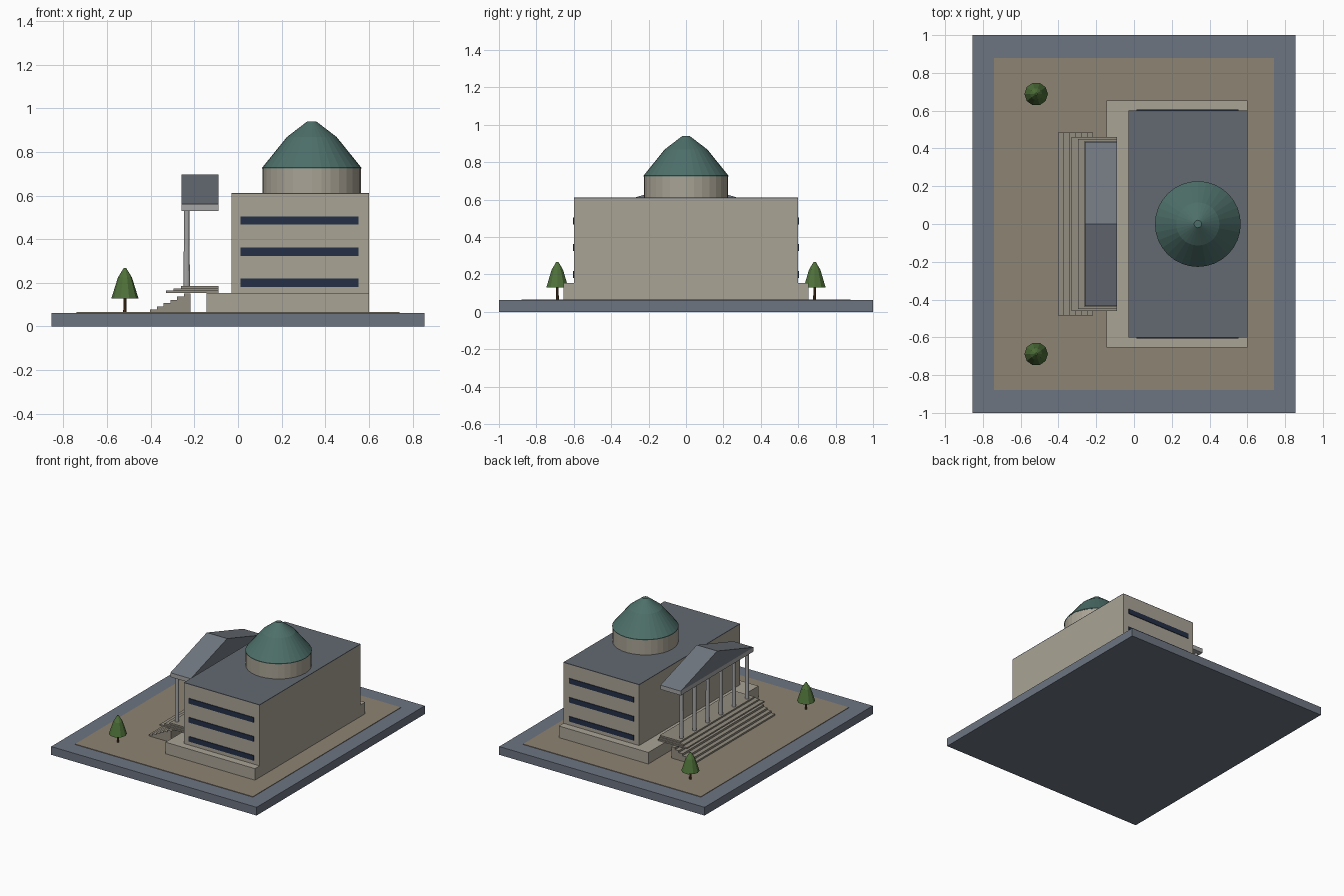
import bpy, bmesh, math

if "Cube" in bpy.data.objects:
    bpy.data.objects.remove(bpy.data.objects["Cube"])


def material(name, hex_code):
    rgb = [int(hex_code[i:i + 2], 16) / 255 for i in (0, 2, 4)]
    m = bpy.data.materials.new(name)
    m.diffuse_color = [c ** 2.2 for c in rgb] + [1]
    m.use_nodes = True
    m.node_tree.nodes["Principled BSDF"].inputs["Base Color"].default_value = m.diffuse_color
    return m


slate = material("slate", "6C7480")
paving = material("paving", "8C8272")
stone = material("stone", "A8A294")
roof_grey = material("roof_grey", "636870")
step_stone = material("step_stone", "928C80")
pale = material("pale_stone", "A4A4A4")
gable_grey = material("gable_grey", "70767E")
glass = material("glass", "283348")
copper = material("copper", "4F6F69")
leaf = material("leaf", "50703C")
bark = material("bark", "5A4028")


def finish(name, bm, mat):
    bmesh.ops.recalc_face_normals(bm, faces=bm.faces)
    me = bpy.data.meshes.new(name)
    bm.to_mesh(me)
    bm.free()
    me.materials.append(mat)
    ob = bpy.data.objects.new(name, me)
    bpy.context.collection.objects.link(ob)
    return ob


def extrude(name, points, offset, mat):
    """Extrude a closed profile along an offset vector."""
    bm = bmesh.new()
    face = bm.faces.new([bm.verts.new(p) for p in points])
    ext = bmesh.ops.extrude_face_region(bm, geom=[face])
    verts = [v for v in ext["geom"] if isinstance(v, bmesh.types.BMVert)]
    bmesh.ops.translate(bm, verts=verts, vec=offset)
    return finish(name, bm, mat)


def box(name, x0, x1, y0, y1, z0, z1, mat):
    pts = [(x0, y0, z0), (x1, y0, z0), (x1, y1, z0), (x0, y1, z0)]
    return extrude(name, pts, (0, 0, z1 - z0), mat)


def lathe(name, x, y, profile, sides, mat):
    """Stack rings of (radius, z), capped at both ends."""
    bm = bmesh.new()
    rings = []
    for r, z in profile:
        angles = [2 * math.pi * i / sides for i in range(sides)]
        rings.append([bm.verts.new((x + r * math.cos(a), y + r * math.sin(a), z))
                      for a in angles])
    for a, b in zip(rings, rings[1:]):
        for i in range(sides):
            j = (i + 1) % sides
            bm.faces.new((a[i], a[j], b[j], b[i]))
    bm.faces.new(rings[0])
    bm.faces.new(rings[-1])
    return finish(name, bm, mat)


# Ground slab and paved court
box("base_slab", -0.855, 0.855, -1, 1, 0, 0.062, slate)
box("paved_court", -0.74, 0.74, -0.88, 0.88, 0.055, 0.066, paving)

# Main block on its plinth
box("plinth", -0.145, 0.6, -0.655, 0.655, 0.06, 0.153, stone)
box("main_block", -0.03, 0.6, -0.6, 0.6, 0.15, 0.607, stone)
box("flat_roof", -0.03, 0.6, -0.6, 0.6, 0.607, 0.612, roof_grey)

# Window bands on both ends
for side in (-1, 1):
    for z in (0.2, 0.343, 0.486):
        y0, y1 = sorted((side * 0.595, side * 0.605))
        box("window_band", 0.012, 0.552, y0, y1, z - 0.019, z + 0.019, glass)

# Drum and dome
lathe("drum", 0.338, 0, [(0.225, 0.6), (0.225, 0.725)], 32, stone)
lathe("dome", 0.338, 0,
      [(0.227, 0.723), (0.227, 0.728), (0.114, 0.868), (0.02, 0.94)], 32, copper)

# Entrance stairs as one stepped profile
steps, x0, z0 = 6, -0.403, 0.063
run, rise = 0.031, 0.0148
profile = [(x0, 0.485, z0)]
for i in range(steps):
    profile.append((x0 + i * run, 0.485, z0 + (i + 1) * rise))
    profile.append((x0 + (i + 1) * run, 0.485, z0 + (i + 1) * rise))
profile.append((x0 + steps * run, 0.485, z0))
extrude("entrance_stairs", profile, (0, -0.97, 0), step_stone)

# Portico floor tiers, columns, beam and gable
for i in range(3):
    box("portico_floor_tier", -0.33 + i * 0.034, -0.09, -0.46 + i * 0.01,
        0.46 - i * 0.01, 0.153 + i * 0.011, 0.164 + i * 0.011, step_stone)
for i in range(6):
    lathe("column", -0.235, -0.39 + i * 0.156,
          [(0.0145, 0.184), (0.0125, 0.53)], 12, pale)
box("portico_beam", -0.26, -0.09, -0.433, 0.433, 0.528, 0.56, pale)
extrude("portico_gable",
        [(-0.26, -0.433, 0.56), (-0.26, 0.433, 0.56), (-0.26, 0, 0.697)],
        (0.17, 0, 0), gable_grey)

# Trees
for y in (-0.688, 0.688):
    lathe("tree_trunk", -0.518, y, [(0.008, 0.06), (0.007, 0.135)], 8, bark)
    lathe("tree_crown", -0.518, y,
          [(0.062, 0.129), (0.032, 0.225), (0.006, 0.267)], 10, leaf)
